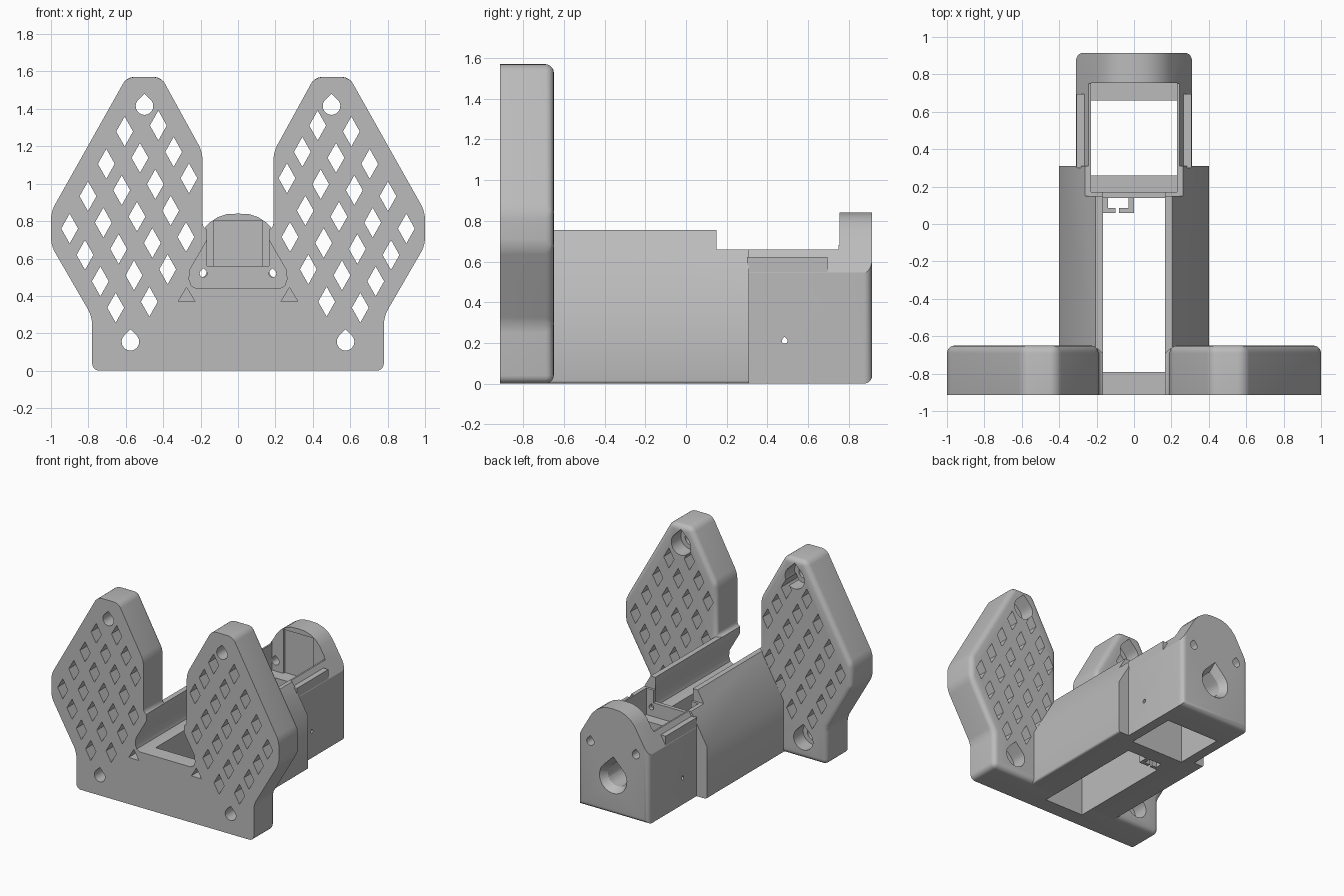
import bpy, bmesh, math

cube = bpy.data.objects.get("Cube")
if cube:
    bpy.data.objects.remove(cube, do_unlink=True)

grey = bpy.data.materials.new("matte grey")
grey.use_nodes = True
grey.diffuse_color = (0.5, 0.5, 0.5, 1)
grey.node_tree.nodes["Principled BSDF"].inputs["Base Color"].default_value = (0.5, 0.5, 0.5, 1)


def prism(name, pts, y0, y1, end=None, bevel=0, rule=None):
    """Extrude an x-z profile along y, optionally tapering to another profile."""
    bm = bmesh.new()
    a = [bm.verts.new((x, y0, z)) for x, z in pts]
    b = [bm.verts.new((x, y1, z)) for x, z in (end or pts)]
    bm.faces.new(a)
    bm.faces.new(b[::-1])
    for i in range(len(a)):
        j = (i + 1) % len(a)
        bm.faces.new((a[j], a[i], b[i], b[j]))
    bmesh.ops.recalc_face_normals(bm, faces=bm.faces)
    if bevel:
        edges = [e for e in bm.edges if rule(e.verts[0].co, e.verts[1].co)]
        bmesh.ops.bevel(bm, geom=edges, offset=bevel, segments=5, profile=0.5,
                        affect='EDGES', clamp_overlap=True)
    mesh = bpy.data.meshes.new(name)
    bm.to_mesh(mesh)
    bm.free()
    mesh.materials.append(grey)
    ob = bpy.data.objects.new(name, mesh)
    bpy.context.collection.objects.link(ob)
    return ob


def box(name, x0, x1, y0, y1, z0, z1):
    return prism(name, [(x0, z0), (x1, z0), (x1, z1), (x0, z1)], y0, y1)


def mirrored(half):
    """Complete a right-hand profile with its left-hand mirror."""
    return half + [(-x, z) for x, z in reversed(half) if x > 0]


def teardrop(x, z, r):
    arc = [math.radians(135 + 270 * i / 20) for i in range(21)]
    return [(x, z + r * 1.414)] + [(x + r * math.cos(t), z + r * math.sin(t)) for t in arc]


def cut(cutter, *targets):
    for ob in targets:
        mod = ob.modifiers.new("cut", 'BOOLEAN')
        mod.operation, mod.solver, mod.object = 'DIFFERENCE', 'EXACT', cutter
        bpy.ops.object.select_all(action='DESELECT')
        bpy.context.view_layer.objects.active = ob
        ob.select_set(True)
        bpy.ops.object.modifier_apply(modifier=mod.name)
    bpy.data.objects.remove(cutter, do_unlink=True)


FRONT, PLATE_BACK, REAR = -0.915, -0.65, 0.915

# Winged front plate, rounded at its corners and back rim
plate = prism("front_plate", mirrored([
    (0.78, 0), (0.78, 0.29), (1, 0.67), (1, 0.85), (0.595, 1.57), (0.41, 1.57),
    (0.19, 1.17), (0.19, 0.75)]), FRONT, PLATE_BACK, bevel=0.04,
    rule=lambda a, b: max(a.y, b.y) > -0.7)

# Long body with sloping shoulders
body = prism("body", mirrored([(0.4, 0), (0.4, 0.42), (0.207, 0.755)]), -0.69, 0.31,
             bevel=0.015, rule=lambda a, b: a.z + b.z == 0 and a.x == b.x)

# Rear housing with an arched end wall
housing = prism("rear_housing", mirrored([
    (0.31, 0), (0.31, 0.545), (0.19, 0.75), (0.155, 0.79), (0.11, 0.82),
    (0.06, 0.837), (0, 0.84)]), 0.31, REAR, bevel=0.04,
    rule=lambda a, b: min(a.y, b.y) > 0.9 and max(a.z, b.z) < 0.56)

# Low the housing top behind the groove
cut(box("top_step", -0.6, 0.6, 0.15, 0.75, 0.66, 1.2), body, housing)

# Dovetail groove and the opening below it
cut(prism("groove", mirrored([
    (0.225, 0.44), (0.25, 0.455), (0.262, 0.49), (0.257, 0.54), (0.165, 0.70),
    (0.165, 0.9)]), -1.0, 0.14), plate, body)
cut(box("floor_opening", -0.17, 0.17, -0.79, 0.14, -0.1, 0.5), plate, body)

# Notched bulkhead and rear cavity
cut(box("bulkhead_notch", -0.165, 0.165, 0.1, 0.2, 0.56, 1), body)
cut(box("upper_cavity", -0.23, 0.23, 0.17, 0.755, 0.45, 0.9), body, housing)
cut(box("lower_cavity", -0.23, 0.23, 0.26, 0.66, -0.1, 0.6), body, housing)
cut(box("wall_recess", -0.13, 0.13, 0.7, 0.775, 0.45, 0.8), housing)

# Flared opening through the end wall
cut(prism("shaft_hole", teardrop(0, 0.29, 0.085), 0.6, 1), housing)
cut(prism("shaft_flare", teardrop(0, 0.29, 0.08), 0.85, 0.93,
          end=teardrop(0, 0.29, 0.13)), housing)

for s in (-1, 1):
    # Small fixing holes in the bulkhead and end wall
    cut(prism("fixing_hole", teardrop(s * 0.185, 0.52, 0.02), 0.1, 0.2), body)
    cut(prism("fixing_hole", teardrop(s * 0.2, 0.53, 0.032), 0.7, 1), housing)
    # Pin hole in each side
    pin = prism("pin_hole", teardrop(0, 0, 0.014), -0.1, 0.1)
    pin.rotation_euler.z = math.pi / 2
    pin.location = (s * 0.28, 0.485, 0.21)
    cut(pin, housing)
    # Blind triangular pockets
    cut(prism("triangle_pocket", [(s * 0.23, 0.37), (s * 0.32, 0.37), (s * 0.275, 0.445)],
              -1, -0.72), plate)
    # Screw holes with wide pockets at the back
    for x, z in ((0.5, 1.415), (0.575, 0.155)):
        cut(prism("screw_hole", teardrop(s * x, z, 0.047), -1, -0.5), plate)
        cut(prism("screw_pocket", teardrop(s * x, z, 0.085), -0.77, -0.5), plate)
    # Slanted lattice of diamond holes
    for row, first, last in ((-3, 3, 4), (-2, 2, 4), (-1, 1, 4), (0, 0, 3),
                             (1, 0, 3), (2, 0, 2), (3, 0, 1)):
        for i in range(first, last + 1):
            x = 0.9 - 0.18 * i - 0.098 * row
            z = 0.76 + 0.032 * i + 0.173 * row
            w, h = 0.045, 0.08
            diamond = [(s * x, z - h), (s * (x + w), z), (s * x, z + h), (s * (x - w), z)]
            cut(prism("diamond", diamond, -1, -0.5), plate)

parts = [plate, body, housing]

# Raised ridges on the housing shoulders
for s, side in ((1, "left"), (-1, "right")):
    parts.append(box("shoulder_ridge_" + side, *sorted((s * 0.262, s * 0.308)),
                     0.3, 0.695, 0.5, 0.622))

# Cable hooks on the bulkhead
for x0, x1, t0, t1, side in ((-0.17, -0.14, -0.17, -0.1, "right"),
                             (-0.03, 0, -0.08, 0, "left")):
    parts.append(box("hook_stem_" + side, x0, x1, 0.06, 0.14, 0.0, 0.08))
    parts.append(box("hook_tip_" + side, t0, t1, 0.06, 0.085, 0.0, 0.08))

bpy.ops.object.select_all(action='DESELECT')
for ob in parts:
    ob.select_set(True)
bpy.context.view_layer.objects.active = plate
bpy.ops.object.shade_smooth_by_angle(angle=math.radians(30))
